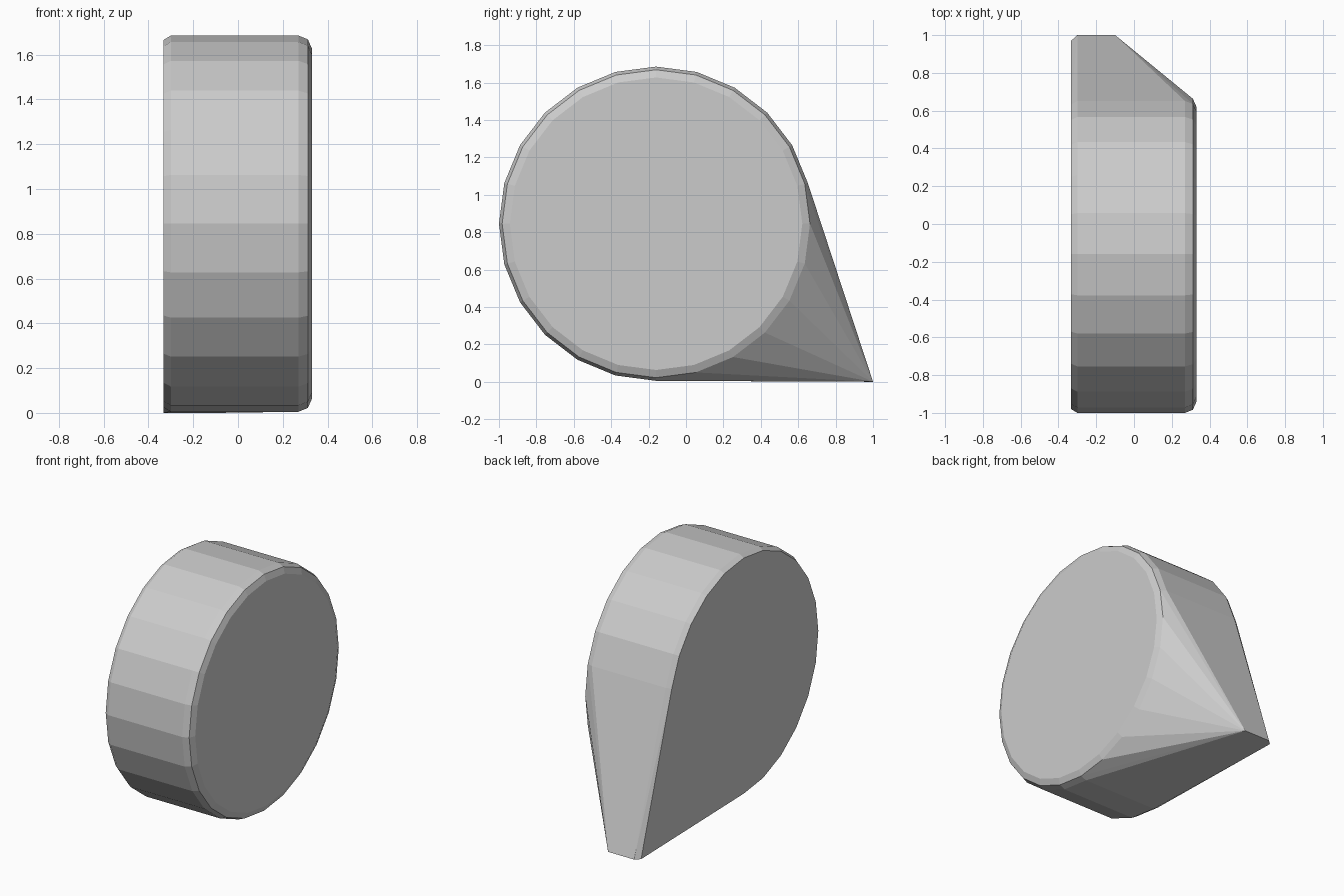
import bpy, bmesh, math

if "Cube" in bpy.data.objects:
    bpy.data.objects.remove(bpy.data.objects["Cube"])

CY, CZ, SIDES = -0.16, 0.845, 24

bm = bmesh.new()

# Bevelled drum: rings of (x, radius) across the width
for x, r in [(-0.333, 0.82), (-0.30, 0.84), (0.27, 0.84), (0.312, 0.823), (0.33, 0.782)]:
    for i in range(SIDES):
        a = 2 * math.pi * i / SIDES
        bm.verts.new((x, CY + r * math.cos(a), CZ + r * math.sin(a)))

# Narrow bottom edge of the pointed tail
for p in [(-0.333, 0.97, 0), (-0.30, 1, 0), (-0.10, 1, 0)]:
    bm.verts.new(p)

# Wrap drum and tail into one solid
res = bmesh.ops.convex_hull(bm, input=bm.verts[:])
loose = [v for v in bm.verts if not v.link_faces]
bmesh.ops.delete(bm, geom=loose, context='VERTS')
bmesh.ops.dissolve_limit(bm, angle_limit=math.radians(0.5), verts=bm.verts[:], edges=bm.edges[:])
bmesh.ops.recalc_face_normals(bm, faces=bm.faces[:])

mesh = bpy.data.meshes.new("teardrop_body")
bm.to_mesh(mesh)
bm.free()

grey = bpy.data.materials.new("light_grey")
grey.diffuse_color = (0.6, 0.6, 0.6, 1)
grey.use_nodes = True
grey.node_tree.nodes["Principled BSDF"].inputs["Base Color"].default_value = grey.diffuse_color
mesh.materials.append(grey)
body = bpy.data.objects.new("teardrop_body", mesh)
bpy.context.collection.objects.link(body)
